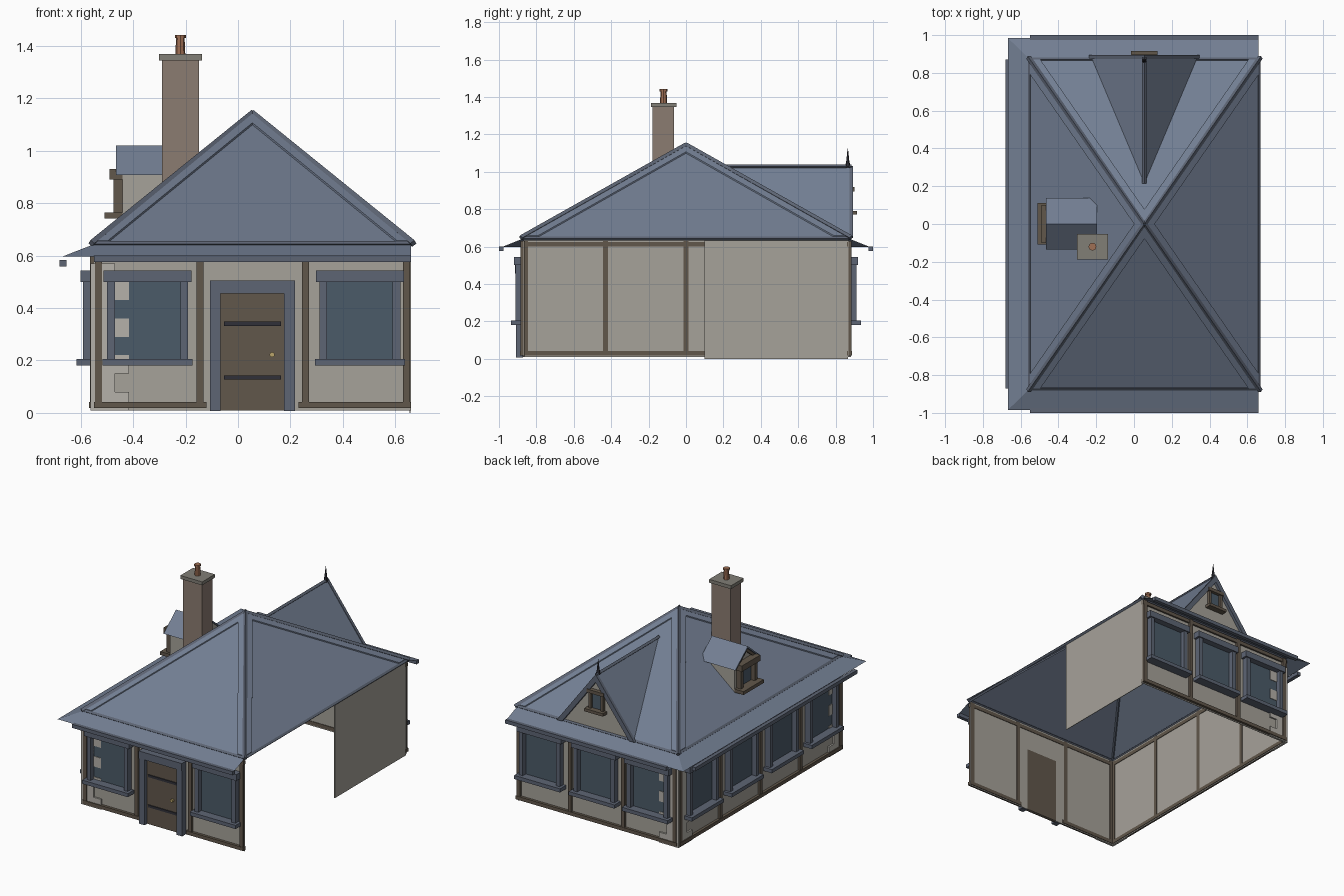
import bpy, bmesh
from mathutils import Vector, Matrix

if "Cube" in bpy.data.objects:
    bpy.data.objects.remove(bpy.data.objects["Cube"])


def material(name, *rgb):
    m = bpy.data.materials.new(name)
    m.diffuse_color = (*rgb, 1)
    m.use_nodes = True
    m.node_tree.nodes["Principled BSDF"].inputs["Base Color"].default_value = m.diffuse_color
    return m


SLATE = material("slate", .17, .21, .29)
TRIM = material("blue_trim", .11, .13, .175)
PLASTER = material("plaster", .38, .36, .32)
STONE = material("quoin_stone", .46, .44, .40)
TIMBER = material("timber", .12, .095, .07)
GLASS = material("glass", .07, .105, .14)
BRICK = material("brick", .26, .20, .165)
CAP = material("cap_stone", .22, .21, .18)
CLAY = material("clay", .35, .16, .09)
BRASS = material("brass", .5, .38, .15)
IRON = material("iron", .03, .03, .04)


def finish(name, bm, mat):
    bmesh.ops.recalc_face_normals(bm, faces=bm.faces)
    me = bpy.data.meshes.new(name)
    bm.to_mesh(me)
    bm.free()
    me.materials.append(mat)
    ob = bpy.data.objects.new(name, me)
    bpy.context.collection.objects.link(ob)
    return ob


def mesh(name, verts, faces, mat):
    bm = bmesh.new()
    vs = [bm.verts.new(v) for v in verts]
    for f in faces:
        bm.faces.new([vs[i] for i in f])
    return finish(name, bm, mat)


def extrude(name, pts, vec, mat):
    n = len(pts)
    verts = [Vector(p) for p in pts] + [Vector(p) + Vector(vec) for p in pts]
    faces = [tuple(range(n)), tuple(range(n, 2 * n))]
    faces += [(i, (i + 1) % n, n + (i + 1) % n, n + i) for i in range(n)]
    return mesh(name, verts, faces, mat)


def box(name, x0, x1, y0, y1, z0, z1, mat):
    return extrude(name, [(x0, y0, z0), (x1, y0, z0), (x1, y1, z0), (x0, y1, z0)],
                   (0, 0, z1 - z0), mat)


def beam(name, a, b, r1, mat, r2=None, sides=4):
    a, b = Vector(a), Vector(b)
    rot = (b - a).to_track_quat('Z', 'Y').to_matrix().to_4x4()
    bm = bmesh.new()
    bmesh.ops.create_cone(bm, cap_ends=True, segments=sides, radius1=r1,
                          radius2=r1 if r2 is None else r2, depth=(b - a).length,
                          matrix=Matrix.Translation((a + b) / 2) @ rot)
    return finish(name, bm, mat)


# Wall layout: u runs along the wall, d is the distance out of it
XL, XR, Y, CX = -.55, .66, .87, .055
EAVE, APEX = .65, 1.143


def on_wall(side, name, u0, u1, d0, d1, z0, z1, mat):
    if side == "left":
        return box("left_" + name, XL - d1, XL - d0, u0, u1, z0, z1, mat)
    if side == "front":
        return box("front_" + name, u0, u1, -Y - d1, -Y - d0, z0, z1, mat)
    return box("back_" + name, u0, u1, Y + d0, Y + d1, z0, z1, mat)


def window(side, u):
    on_wall(side, "window_glass", u - .13, u + .13, .002, .008, .2, .505, GLASS)
    for s in (-1, 1):
        a, b = sorted((u + s * .125, u + s * .154))
        on_wall(side, "window_jamb", a, b, .002, .042, .2, .505, TRIM)
    on_wall(side, "window_head", u - .168, u + .168, .002, .05, .5, .543, TRIM)
    on_wall(side, "window_sill", u - .172, u + .172, .002, .066, .18, .205, TRIM)


bays = {"front": ((XL, XR), (-.532, -.145, .257, .643), (-.345, .465)),
        "back": ((XL, XR), (-.532, -.145, .257, .643), (-.345, .055, .465)),
        "left": ((-Y, Y), (-.857, -.43, 0, .43, .857), (-.645, -.215, .215, .645))}
for side, ((u0, u1), posts, windows) in bays.items():
    on_wall(side, "wall", u0, u1, -.004, 0, .01, .64, PLASTER)
    for u in posts:
        on_wall(side, "post", u - .013, u + .013, -.008, .015, .02, .63, TIMBER)
    on_wall(side, "top_plate", u0, u1, -.008, .012, .6, .625, TIMBER)
    rails = [(u0, -.12), (.23, u1)] if side == "front" else [(u0, u1)]
    for a, b in rails:
        on_wall(side, "base_rail", a, b, -.008, .018, .018, .042, TIMBER)
    for u in windows:
        window(side, u)

# Right wall covers only the rear half
box("right_wall", XR - .006, XR - .002, .1, .865, 0, .64, PLASTER)

# Corner stones, alternating long and short
for s in (-1, 1):
    for i in range(8):
        reach = .135 if i % 2 == 0 else .08
        z0, z1 = .01 + .07 * i, .08 + .07 * i
        ya, yb = sorted((s * (Y + .001), s * (Y + .012)))
        box("quoin_face", XL - .012, XL + reach, ya, yb, z0, z1, STONE)
        ya, yb = sorted((s * (Y + .001), s * (Y - reach)))
        box("quoin_side", XL - .012, XL - .001, ya, yb, z0, z1, STONE)

# Door
on_wall("front", "door", -.066, .176, -.006, .015, .01, .458, TIMBER)
for a, b in ((-.107, -.066), (.176, .217)):
    on_wall("front", "door_jamb", a, b, .001, .04, .008, .46, TRIM)
on_wall("front", "door_head", -.107, .217, .001, .045, .455, .505, TRIM)
for z in (.135, .34):
    on_wall("front", "door_strap", -.053, .164, .015, .021, z - .008, z + .008, IRON)
beam("door_knob", (.13, -.88, .222), (.13, -.903, .222), .01, BRASS, sides=8)

# Main roof: open-bottomed pyramid
apex = Vector((CX, 0, APEX))
corners = [Vector(c) for c in ((XL, -Y, EAVE), (XR, -Y, EAVE), (XR, Y, EAVE), (XL, Y, EAVE))]
mesh("main_roof", corners + [apex], [(i, (i + 1) % 4, 4) for i in range(4)], SLATE)
for i in range(4):
    a, b = corners[i], corners[(i + 1) % 4]
    t = .09
    low = apex.lerp((a + b) / 2, t)
    for c, o in ((a, b), (b, a)):
        extrude("hip_flashing", [c, c.lerp(o, t / 2), low, apex], (0, 0, .008), SLATE)
    beam("hip_ridge", a + (a - apex) * .015 + Vector((0, 0, .004)), apex, .014, TRIM)
    beam("roof_edge_trim", a - Vector((0, 0, .006)), b - Vector((0, 0, .006)), .011, TRIM)

# Sloping eave skirts with mitred left corners, and gutters
for s in (-1, 1):
    mesh("eave_skirt", [(XL, s * Y, .643), (XR, s * Y, .643), (XR, s * .985, .597),
                        (-.668, s * .985, .597)], [(0, 1, 2, 3)], SLATE)
    ya, yb = sorted((s * .975, s * 1.0))
    box("gutter", XL, XR, ya, yb, .576, .601, TRIM)
mesh("left_eave_skirt", [(XL, -Y, .643), (XL, Y, .643), (-.668, .985, .597),
                         (-.668, -.985, .597)], [(0, 1, 2, 3)], SLATE)
box("left_gutter", -.68, -.654, -Y, Y, .559, .584, TRIM)

# Back gable
W, RZ = .282, 1.027
mesh("gable_roof", [(CX, .215, RZ), (CX, .885, RZ), (CX - W, .885, EAVE), (CX + W, .885, EAVE)],
     [(0, 1, 2), (0, 1, 3)], SLATE)
mesh("gable_wall", [(CX - W, .872, EAVE), (CX + W, .872, EAVE), (CX, .872, RZ)],
     [(0, 1, 2)], PLASTER)
for s in (-1, 1):
    extrude("barge_board", [(CX, .874, RZ + .004), (CX + s * (W + .01), .874, EAVE - .005),
                            (CX + s * (W - .03), .874, EAVE - .005), (CX, .874, RZ - .05)],
            (0, .02, 0), TRIM)
    box("gable_window_jamb", CX + s * .045 - .01, CX + s * .045 + .01, .873, .892, .78, .91, TIMBER)
beam("gable_ridge", (CX, .215, RZ), (CX, .885, RZ), .012, TRIM)
box("gable_window_glass", CX - .04, CX + .04, .873, .878, .79, .9, GLASS)
box("gable_window_head", CX - .063, CX + .063, .873, .9, .895, .918, TIMBER)
box("gable_window_sill", CX - .07, CX + .07, .873, .915, .77, .79, TIMBER)
beam("finial_collar", (CX, .865, 1.02), (CX, .865, 1.05), .014, IRON, .01, 6)
beam("finial_spike", (CX, .865, 1.05), (CX, .865, 1.125), .009, IRON, .001, 6)

# Left dormer
F, B = -.44, -.2
dw = .105
mesh("dormer_walls",
     [(F, -dw, .74), (F, dw, .74), (F, dw, .92), (F, 0, 1.008), (F, -dw, .92),
      (-.22, dw, .92), (-.22, -dw, .92), (B, -dw, .92), (B, dw, .92), (B, 0, 1.008)],
     [(0, 1, 2, 3, 4), (1, 2, 5), (0, 4, 6), (7, 8, 9)], PLASTER)
extrude("dormer_roof", [(-.466, -.135, .908), (-.466, 0, 1.02), (-.466, .138, .908),
                        (-.466, .124, .908), (-.466, 0, 1.008), (-.466, -.121, .908)],
        (.27, 0, 0), SLATE)
box("dormer_glass", F - .008, F - .001, -.065, .065, .765, .9, GLASS)
for s in (-1, 1):
    box("dormer_jamb", -.475, F - .001, s * .075 - .014, s * .075 + .014, .765, .9, TIMBER)
    extrude("dormer_barge", [(F - .001, 0, 1.005), (F - .001, s * .115, .912),
                             (F - .001, s * .09, .912), (F - .001, 0, .982)],
            (-.015, 0, 0), TIMBER)
box("dormer_head", -.49, F - .001, -.1, .1, .89, .93, TIMBER)
box("dormer_sill", -.51, F - .001, -.108, .11, .742, .765, TIMBER)

# Chimney
box("chimney_stack", -.29, -.148, -.178, -.064, .865, 1.347, BRICK)
box("chimney_cap", -.302, -.138, -.188, -.052, 1.345, 1.368, CAP)
beam("chimney_pot", (-.22, -.12, 1.368), (-.22, -.12, 1.435), .019, CLAY, .016, 8)
beam("chimney_pot_rim", (-.22, -.12, 1.43), (-.22, -.12, 1.442), .021, CLAY, sides=8)
